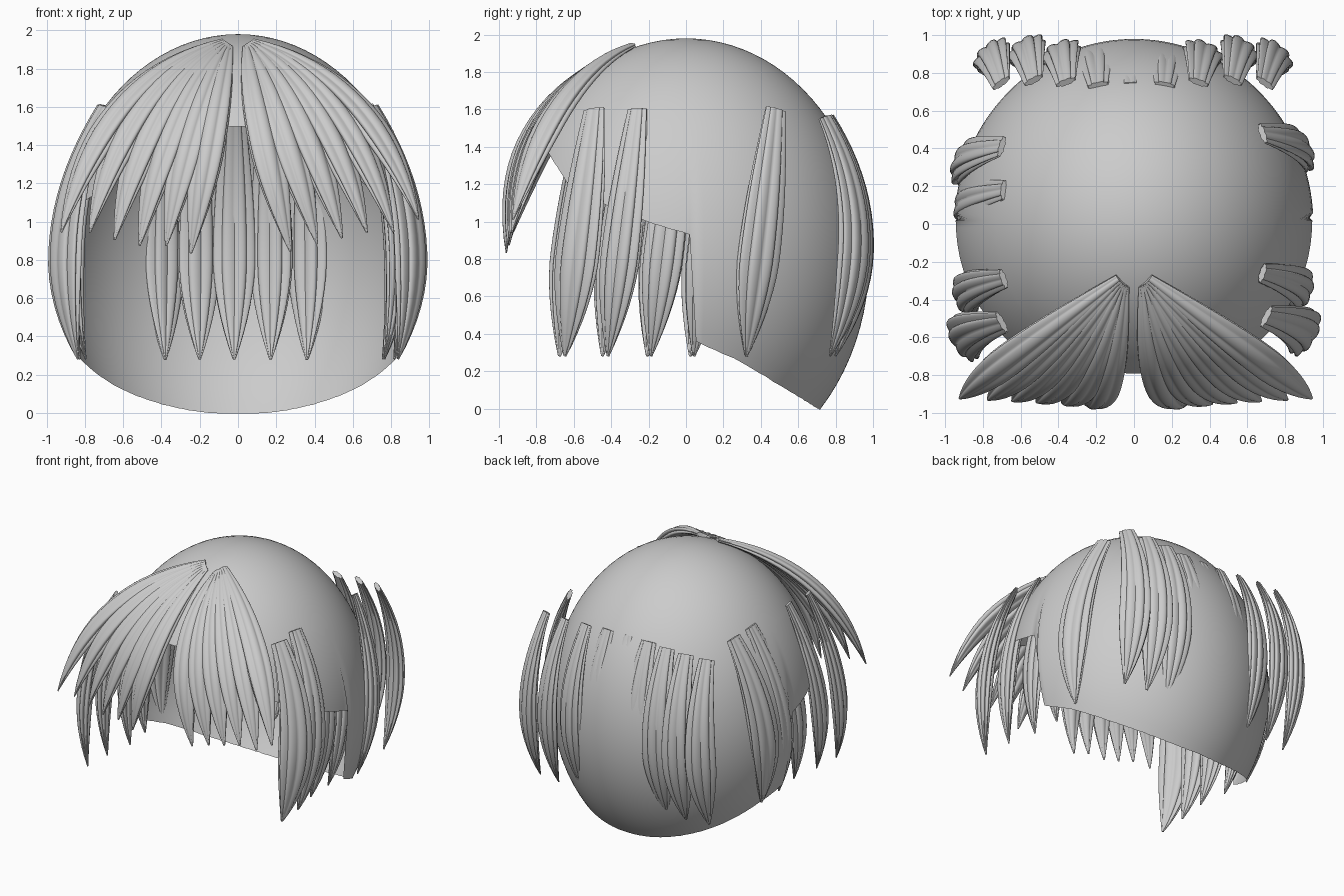
import bpy, bmesh, math
from mathutils import Vector

if "Cube" in bpy.data.objects:
    bpy.data.objects.remove(bpy.data.objects["Cube"])

CENTRE = Vector((0, 0, 0.8))
SEMI = Vector((0.95, 0.98, 1.18))
# hairline seen from the side: (y, z), with the ear step near y = 0.03
EDGE = [(-2, 1.5), (-0.79, 1.5), (-0.74, 1.38), (-0.63, 1.2), (-0.37, 1.06), (-0.17, 0.99),
        (0.03, 0.93), (0.035, 0.37), (0.3, 0.25), (0.71, 0.0), (2, -0.6)]


def edge_z(y):
    for (y0, z0), (y1, z1) in zip(EDGE, EDGE[1:]):
        if y <= y1:
            return z0 + (z1 - z0) * (y - y0) / (y1 - y0)
    return EDGE[-1][1]


def make_object(name, bm):
    bmesh.ops.recalc_face_normals(bm, faces=bm.faces)
    for f in bm.faces:
        f.smooth = True
    me = bpy.data.meshes.new(name)
    bm.to_mesh(me)
    bm.free()
    ob = bpy.data.objects.new(name, me)
    bpy.context.collection.objects.link(ob)
    return ob


def cap_point(a, t):
    return CENTRE + Vector((SEMI.x * math.cos(a) * math.sin(t),
                            SEMI.y * math.sin(a) * math.sin(t),
                            SEMI.z * math.cos(t)))


# scalp cap: columns run from the crown down to the hairline
def make_cap(cols=160, top_rows=14, low_rows=20):
    bm = bmesh.new()
    crown = bm.verts.new(CENTRE + Vector((0, 0, SEMI.z)))
    grid = []
    for i in range(cols):
        a = 2 * math.pi * (i + 0.5) / cols
        t = 0.9
        while t < 3.0:
            p = cap_point(a, t)
            if p.z <= edge_z(p.y):
                break
            t += 0.004
        steps = [0.88 * j / top_rows for j in range(1, top_rows + 1)]
        steps += [0.88 + (t - 0.88) * j / low_rows for j in range(1, low_rows + 1)]
        grid.append([bm.verts.new(cap_point(a, s)) for s in steps])
    for i in range(cols):
        c, d = grid[i], grid[(i + 1) % cols]
        bm.faces.new((crown, c[0], d[0]))
        for j in range(len(c) - 1):
            bm.faces.new((c[j], c[j + 1], d[j + 1], d[j]))
    return make_object("scalp_cap", bm)


# ribbed lock of hair swept along a quadratic curve, blunt root and pointed tip
def make_lock(name, root, ctrl, tip, width, depth, root_size=0.5, ribs=4, rings=20, sides=64):
    root, ctrl, tip = Vector(root), Vector(ctrl), Vector(tip)
    bm = bmesh.new()
    loops = []
    for i in range(rings):
        t = 0.985 * i / (rings - 1)
        p = root * (1 - t) ** 2 + ctrl * 2 * t * (1 - t) + tip * t * t
        tan = ((ctrl - root) * (1 - t) + (tip - ctrl) * t).normalized()
        out = p - Vector((0, 0, 0.85))
        out = (out - tan * out.dot(tan)).normalized()
        side = tan.cross(out)
        if t < 0.6:
            grow = math.sin(math.pi / 2 * t / 0.6)
            f = root_size + (1 - root_size) * grow
            g = 0.3 + 0.7 * grow
        else:
            f = g = 1 - ((t - 0.6) / 0.4) ** 1.8
        ring = []
        for k in range(sides):
            a = 2 * math.pi * k / sides
            m = 0.8 + 0.22 * abs(math.sin(ribs * a))
            ring.append(bm.verts.new(p + side * (width * f * m * math.cos(a))
                                     + out * (depth * g * m * math.sin(a))))
        loops.append(ring)
    for r, s in zip(loops, loops[1:]):
        for k in range(sides):
            n = (k + 1) % sides
            bm.faces.new((r[k], r[n], s[n], s[k]))
    bm.faces.new(loops[0])
    bm.faces.new(loops[-1])
    ob = make_object(name, bm)
    bpy.context.view_layer.objects.active = ob
    ob.select_set(True)
    bpy.ops.object.shade_smooth_by_angle(angle=math.radians(50))
    ob.select_set(False)


make_cap()

# fringe: fans from the crown down to each temple
tips = {1: [(0.28, 0.82), (0.42, 0.86), (0.55, 0.89), (0.68, 0.92), (0.82, 0.92), (0.95, 0.99)],
        -1: [(0.25, 0.81), (0.38, 0.85), (0.52, 0.85), (0.65, 0.88), (0.78, 0.92), (0.93, 0.92)]}
for s, row in tips.items():
    for i, (x, z) in enumerate(row):
        u = i / 5
        gap = (0.03 if s > 0 else 0.07) * (1 - u)
        root = (s * (0.05 + 0.03 * u), -0.33 + 0.04 * u, 1.91 + 0.03 * u)
        ctrl = (s * (0.06 + gap + 0.65 * u), -0.98 + 0.24 * u, 1.61 + 0.14 * u)
        make_lock("fringe_lock", root, ctrl, (s * x, -0.96 + 0.03 * u, z), 0.092, 0.055, 0.3, 3)

# side locks (y, inset, half width): the middle ones sit partly under the cap
sides = {1: [(-0.49, 0.0, 0.13), (-0.26, -0.02, 0.11), (-0.03, -0.07, 0.11),
             (0.2, -0.08, 0.11), (0.48, -0.02, 0.12)],
         -1: [(-0.52, 0.0, 0.13), (-0.29, -0.01, 0.11), (-0.05, -0.04, 0.11),
              (0.18, -0.01, 0.11), (0.41, 0.0, 0.12)]}
for s, row in sides.items():
    for y, dx, w in row:
        make_lock("side_lock", (s * (0.70 + dx), y, 1.60), (s * (1.03 + dx), y - 0.07, 0.96),
                  (s * (0.83 + dx), y - 0.16, 0.26), w, 0.06)

# back locks: a straight row, the central ones hidden inside the cap
for x in (-0.74, -0.56, -0.38, -0.2, -0.02, 0.17, 0.36, 0.55, 0.73):
    dy = -0.03 if abs(x) > 0.65 else (0.0 if abs(x) > 0.5 else (-0.02 if abs(x) > 0.3 else -0.05))
    make_lock("back_lock", (x * 0.95, 0.76 + dy / 2, 1.56), (x * 1.06, 1.08 + dy, 0.95),
              (x, 0.79 + dy, 0.26), 0.115, 0.06)
